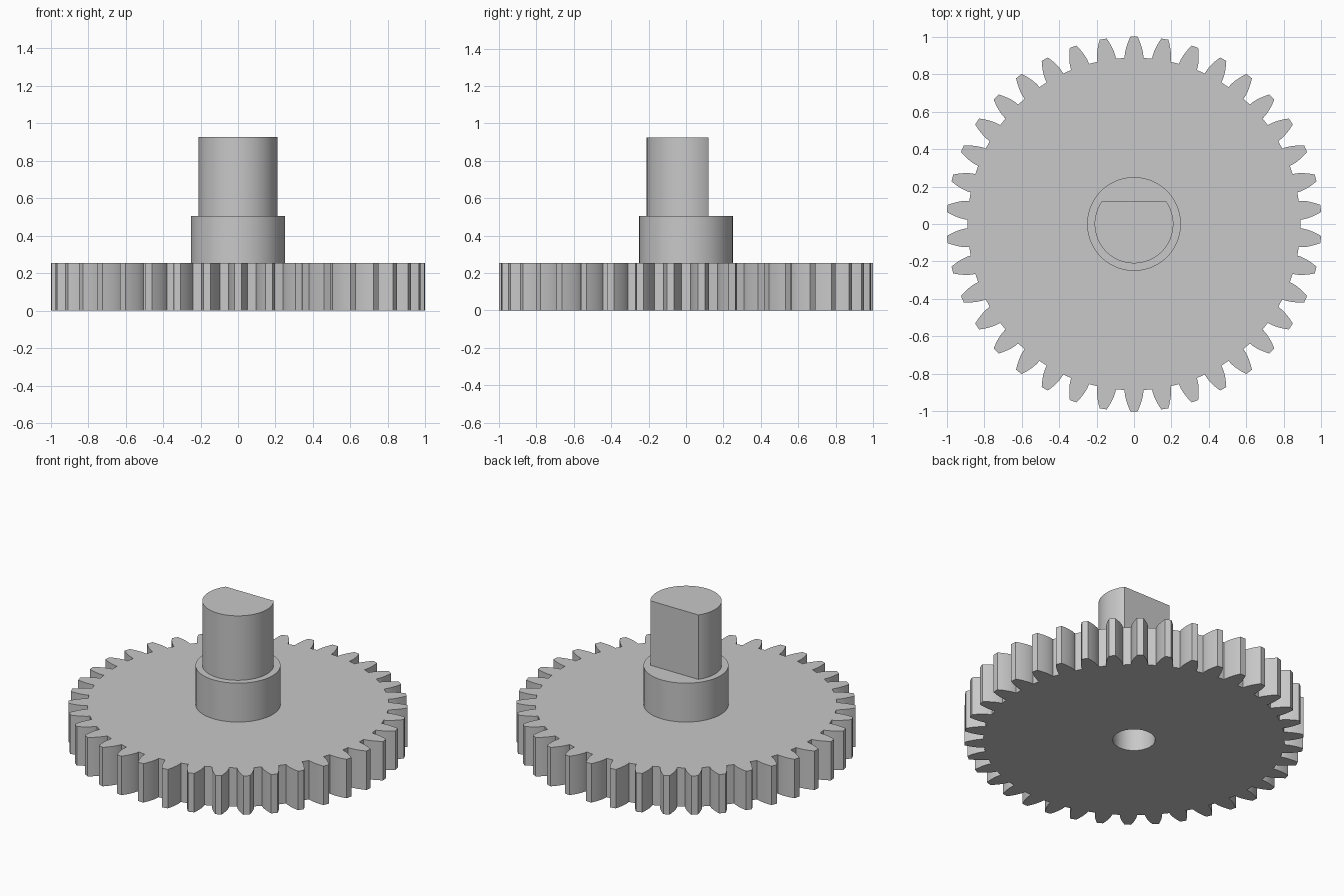
import bpy, bmesh
from math import pi, sin, cos, tan, acos, sqrt, asin, radians

cube = bpy.data.objects.get("Cube")
if cube:
    bpy.data.objects.remove(cube, do_unlink=True)

# Main dimensions
TEETH = 38
TIP_R = 1.0
MODULE = 2 * TIP_R / (TEETH + 2)
PITCH_R = MODULE * TEETH / 2
ROOT_R = PITCH_R - 1.25 * MODULE
PRESSURE = radians(20)
BASE_R = PITCH_R * cos(PRESSURE)
BORE_R, HUB_R, SHAFT_R, FLAT_Y = 0.125, 0.25, 0.21, 0.12
GEAR_TOP, HUB_TOP, SHAFT_TOP = 0.253, 0.506, 0.925

grey = bpy.data.materials.new("grey plastic")
grey.use_nodes = True
colour = (0.58, 0.58, 0.58, 1)
grey.diffuse_color = colour
grey.node_tree.nodes["Principled BSDF"].inputs["Base Color"].default_value = colour


def polar(r, a):
    return (r * cos(a), r * sin(a))


def arc(r, start, end, steps):
    return [polar(r, start + (end - start) * i / steps) for i in range(steps + 1)]


def circle(r, steps=96):
    return arc(r, 0, 2 * pi, steps)[:-1]


def involute(a):
    return tan(a) - a


def gear_outline():
    """Closed outline with involute teeth, one of them pointing to +y."""
    flank = [(ROOT_R, pi / (2 * TEETH) + involute(PRESSURE))]
    for i in range(7):
        r = BASE_R + (TIP_R - BASE_R) * i / 6
        a = acos(min(1, BASE_R / r))
        flank.append((r, pi / (2 * TEETH) + involute(PRESSURE) - involute(a)))
    points = []
    for t in range(TEETH):
        mid = pi / 2 + 2 * pi * t / TEETH
        points += [polar(r, mid - h) for r, h in flank]
        points.append(polar(TIP_R, mid))
        points += [polar(r, mid + h) for r, h in reversed(flank)]
    return points


def prism(name, loops, z0, z1):
    """Extrude an outline, with any inner hole loops, from z0 to z1."""
    bm = bmesh.new()
    edges = []
    for loop in loops:
        verts = [bm.verts.new((x, y, z0)) for x, y in loop]
        edges += [bm.edges.new((v, verts[i - 1])) for i, v in enumerate(verts)]
    if len(loops) == 1:
        bm.faces.new(verts)
    else:
        bmesh.ops.triangle_fill(bm, edges=edges, use_beauty=True, normal=(0, 0, 1))
    result = bmesh.ops.extrude_face_region(bm, geom=bm.faces[:], use_keep_orig=True)
    for item in result["geom"]:
        if isinstance(item, bmesh.types.BMVert):
            item.co.z = z1
    bmesh.ops.recalc_face_normals(bm, faces=bm.faces[:])
    mesh = bpy.data.meshes.new(name)
    bm.to_mesh(mesh)
    bm.free()
    mesh.materials.append(grey)
    obj = bpy.data.objects.new(name, mesh)
    bpy.context.collection.objects.link(obj)
    bpy.ops.object.select_all(action='DESELECT')
    obj.select_set(True)
    bpy.context.view_layer.objects.active = obj
    bpy.ops.object.shade_smooth_by_angle(angle=radians(25))
    return obj


# Toothed wheel with a bore open at the bottom
prism("gear_wheel", [gear_outline(), circle(BORE_R)], 0, GEAR_TOP)

# Round collar
prism("hub", [circle(HUB_R)], GEAR_TOP, HUB_TOP)

# Shaft with one flat facing the back
edge = asin(FLAT_Y / SHAFT_R)
prism("d_shaft", [arc(SHAFT_R, pi - edge, 2 * pi + edge, 80)], HUB_TOP, SHAFT_TOP)
